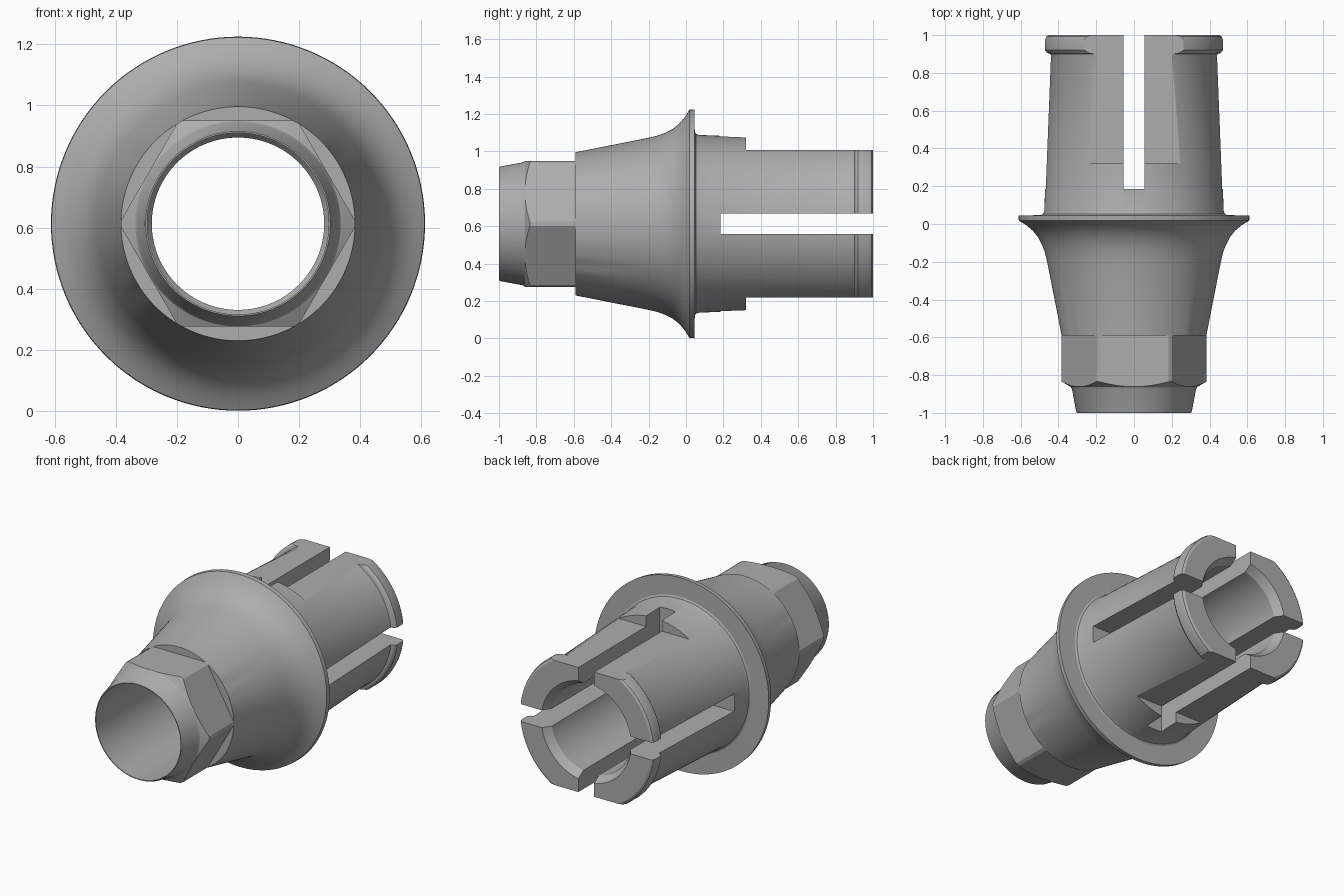
import bpy, bmesh, math
from mathutils import Matrix, Vector

if "Cube" in bpy.data.objects:
    bpy.data.objects.remove(bpy.data.objects["Cube"])

AXIS_Z = 0.613   # height of the horizontal axis
SEGMENTS = 128

metal = bpy.data.materials.new("satin_grey_metal")
metal.use_nodes = True
GREY = (0.42, 0.42, 0.42, 1)
metal.diffuse_color = GREY
metal.node_tree.nodes["Principled BSDF"].inputs["Base Color"].default_value = GREY


def make_object(name, bm):
    bmesh.ops.recalc_face_normals(bm, faces=bm.faces)
    mesh = bpy.data.meshes.new(name)
    bm.to_mesh(mesh)
    bm.free()
    mesh.materials.append(metal)
    obj = bpy.data.objects.new(name, mesh)
    bpy.context.collection.objects.link(obj)
    return obj


def lathe(name, profile):
    """Revolve a closed (y, radius) loop about the y axis."""
    bm = bmesh.new()
    rings = []
    for i in range(SEGMENTS):
        a = 2 * math.pi * i / SEGMENTS
        rings.append([bm.verts.new((r * math.cos(a), y, AXIS_Z + r * math.sin(a)))
                      for y, r in profile])
    n = len(profile)
    for i in range(SEGMENTS):
        here, there = rings[i], rings[(i + 1) % SEGMENTS]
        for j in range(n):
            k = (j + 1) % n
            bm.faces.new((here[j], here[k], there[k], there[j]))
    return make_object(name, bm)


def cut_box(target, low, high, angle=0):
    """Subtract a box, given relative to the axis and turned about it."""
    low, high = Vector(low), Vector(high)
    bm = bmesh.new()
    bmesh.ops.create_cube(bm, size=1)
    bmesh.ops.scale(bm, vec=high - low, verts=bm.verts)
    bmesh.ops.translate(bm, vec=(low + high) / 2, verts=bm.verts)
    bm.transform(Matrix.Translation((0, 0, AXIS_Z)) @ Matrix.Rotation(angle, 4, "Y"))
    cutter = make_object("cutter", bm)
    cutter.hide_render = True
    mod = target.modifiers.new("cut", "BOOLEAN")
    mod.operation = "DIFFERENCE"
    mod.solver = "EXACT"
    mod.object = cutter
    bpy.context.view_layer.objects.active = target
    bpy.ops.object.modifier_apply(modifier=mod.name)
    bpy.data.objects.remove(cutter)


# Outer contour, front to back
nose = [(-1, 0.297), (-1, 0.302), (-0.99, 0.307), (-0.875, 0.328),
        (-0.862, 0.336), (-0.835, 0.383)]
flare = [(-0.59, 0.383), (-0.2, 0.46), (-0.15, 0.472), (-0.11, 0.487), (-0.07, 0.508),
         (-0.035, 0.536), (-0.005, 0.572), (0.018, 0.61)]
flange = [(0.045, 0.612), (0.047, 0.492), (0.053, 0.481), (0.07, 0.475)]
lip = [(0.89, 0.443), (0.9, 0.446), (0.905, 0.462), (0.92, 0.474),
       (0.975, 0.474), (0.992, 0.468), (1, 0.455)]
# Inner bore, back to front
bore = [(1, 0.315), (0.95, 0.282), (-0.1, 0.282), (-0.12, 0.297)]
body = lathe("flanged_sleeve", nose + flare + flange + lip + bore)

# Hexagon flats on the front collar
for i in range(6):
    cut_box(body, (-0.5, -1.1, 0.337), (0.5, -0.59, 0.7), i * math.pi / 3)

# Flats above and below the rear sleeve
for i in range(2):
    cut_box(body, (-0.6, 0.32, 0.395), (0.6, 1.1, 0.7), i * math.pi)

# Crossed slots that split the sleeve into four fingers
for i in range(2):
    cut_box(body, (-0.055, 0.185, -0.7), (0.055, 1.1, 0.7), i * math.pi / 2)

# Smooth shading with crisp edges
bpy.ops.object.select_all(action="DESELECT")
body.select_set(True)
bpy.context.view_layer.objects.active = body
bpy.ops.object.shade_smooth_by_angle(angle=math.radians(25))
